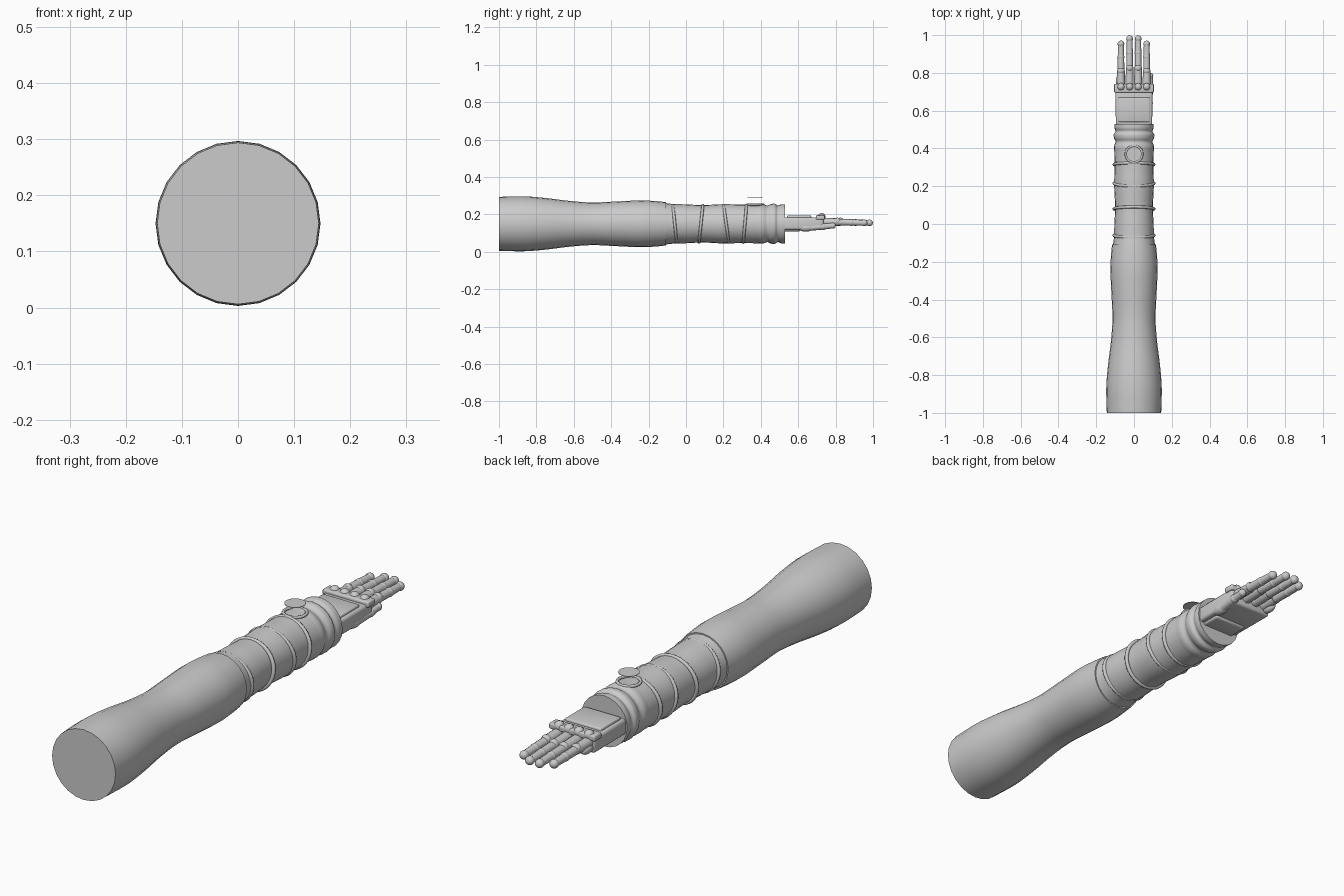
import bpy, bmesh, math
from mathutils import Vector

if "Cube" in bpy.data.objects:
    bpy.data.objects.remove(bpy.data.objects["Cube"])

CZ = 0.15  # height of the arm axis


def finish(name, bm, smooth=True, angle=35):
    bmesh.ops.recalc_face_normals(bm, faces=bm.faces)
    me = bpy.data.meshes.new(name)
    bm.to_mesh(me)
    bm.free()
    ob = bpy.data.objects.new(name, me)
    bpy.context.collection.objects.link(ob)
    if smooth:
        bpy.ops.object.select_all(action='DESELECT')
        ob.select_set(True)
        bpy.context.view_layer.objects.active = ob
        bpy.ops.object.shade_smooth_by_angle(angle=math.radians(angle))
    return ob


def smooth_profile(pts, steps=4):
    # Catmull-Rom resampling of (y, radius) points
    out = []
    for i in range(len(pts) - 1):
        a, b, c, d = (Vector(pts[max(0, min(len(pts) - 1, i + k))]) for k in (-1, 0, 1, 2))
        for s in range(steps):
            t = s / steps
            out.append(0.5 * (2 * b + (c - a) * t + (2 * a - 5 * b + 4 * c - d) * t * t
                              + (3 * b - a - 3 * c + d) * t ** 3))
    return out + [Vector(pts[-1])]


def lathe(name, profile, n=24):
    bm = bmesh.new()
    rings = []
    for y, r in profile:
        rings.append([bm.verts.new((r * math.cos(2 * math.pi * k / n), y,
                                    CZ + r * math.sin(2 * math.pi * k / n))) for k in range(n)])
    for a, b in zip(rings, rings[1:]):
        for k in range(n):
            j = (k + 1) % n
            bm.faces.new((a[k], a[j], b[j], b[k]))
    bm.faces.new(rings[0])
    bm.faces.new(rings[-1])
    return finish(name, bm)


def torus(name, loc, major, minor, rot=(0, 0, 0), scale=(1, 1, 1), n=40):
    bpy.ops.mesh.primitive_torus_add(location=loc, rotation=rot, major_radius=major,
                                     minor_radius=minor, major_segments=n, minor_segments=8)
    ob = bpy.context.object
    ob.name = name
    ob.scale = scale
    bpy.ops.object.shade_smooth()
    return ob


def box(name, x, y, z, bevel, taper=1.0):
    bm = bmesh.new()
    bmesh.ops.create_cube(bm, size=1)
    for v in bm.verts:
        k = taper if v.co.y < 0 else 1
        v.co = (sum(x) / 2 + v.co.x * (x[1] - x[0]) * k,
                sum(y) / 2 + v.co.y * (y[1] - y[0]),
                sum(z) / 2 + v.co.z * (z[1] - z[0]))
    bmesh.ops.bevel(bm, geom=bm.edges[:], offset=bevel, segments=3, profile=0.5, affect='EDGES')
    return finish(name, bm)


def ball(name, loc, r, scale=(1, 1, 1)):
    bpy.ops.mesh.primitive_uv_sphere_add(segments=16, ring_count=10, radius=r, location=loc)
    ob = bpy.context.object
    ob.name = name
    ob.scale = scale
    bpy.ops.object.shade_smooth()
    return ob


def rod(name, a, b, r1, r2):
    a, b = Vector(a), Vector(b)
    bm = bmesh.new()
    bmesh.ops.create_cone(bm, cap_ends=True, segments=16, radius1=r1, radius2=r2,
                          depth=(b - a).length)
    ob = finish(name, bm)
    ob.location = (a + b) / 2
    ob.rotation_mode = 'QUATERNION'
    ob.rotation_quaternion = (b - a).to_track_quat('Z', 'Y')
    return ob


# Upper arm
lathe("upper_arm", smooth_profile([(-1, 0.144), (-0.87, 0.147), (-0.75, 0.138), (-0.62, 0.122),
                                   (-0.5, 0.114), (-0.38, 0.119), (-0.25, 0.125),
                                   (-0.17, 0.122), (-0.108, 0.116)]))

# Forearm and ribbed cuff
lathe("forearm", smooth_profile([(-0.115, 0.112), (-0.07, 0.106), (0.0, 0.104), (0.09, 0.100),
                                 (0.2, 0.105), (0.3, 0.103), (0.4, 0.105)]))
lathe("cuff", smooth_profile([(0.38, 0.104), (0.41, 0.106), (0.435, 0.098), (0.455, 0.106),
                              (0.475, 0.107), (0.49, 0.098), (0.508, 0.104), (0.53, 0.104)]))

# Tilted wrap bands
for i, (y, tilt) in enumerate([(-0.06, 6), (0.08, -6), (0.215, 8), (0.315, -5)]):
    torus(f"wrap_band_{i + 1}", (0, y, CZ), 0.106, 0.008,
          rot=(math.radians(90 + tilt), 0, 0), scale=(1, 0.94, 1))

# Round gauge: ring seated on the forearm and a thin disc above it
torus("gauge_ring", (0, 0.37, 0.252), 0.044, 0.006)
bpy.ops.mesh.primitive_cylinder_add(vertices=32, radius=0.04, depth=0.002, location=(0, 0.37, 0.29))
bpy.context.object.name = "gauge_disc"

# Palm, back plate and knuckle bar
box("palm", (-0.098, 0.098), (0.5, 0.735), (0.118, 0.184), 0.012, 0.98)
box("wrist_pad", (-0.075, 0.075), (0.5, 0.61), (0.108, 0.14), 0.01)
box("back_plate", (-0.083, 0.083), (0.54, 0.67), (0.175, 0.194), 0.006)
box("knuckle_bar", (-0.105, 0.105), (0.695, 0.742), (0.172, 0.196), 0.006)

# Fingers: three rods with ball joints and a knuckle stud each
for i, (x, tip) in enumerate([(-0.069, 0.953), (-0.023, 0.981), (0.022, 0.981), (0.067, 0.953)]):
    n = f"finger_{i + 1}"
    mid = 0.81 if i in (0, 3) else 0.825
    far = mid + (tip - mid) * 0.52
    p = [(x, 0.72, 0.160), (x, mid, 0.159), (x, far, 0.157), (x, tip, 0.155)]
    ball(n + "_knuckle", (x, 0.726, 0.188), 0.020)
    rod(n + "_base", p[0], p[1], 0.022, 0.020)
    rod(n + "_middle", p[1], p[2], 0.018, 0.017)
    rod(n + "_end", p[2], p[3], 0.017, 0.015)
    ball(n + "_joint", (x, mid, 0.163), 0.020)
    ball(n + "_far_joint", p[2], 0.0185)
    ball(n + "_tip", p[3], 0.018)

# Thumb along the +x underside and the small pad on the opposite edge
ball("thumb_base", (0.078, 0.64, 0.130), 0.024, (0.9, 1.8, 0.9))
rod("thumb_lower", (0.08, 0.65, 0.130), (0.085, 0.735, 0.135), 0.018, 0.016)
ball("thumb_joint", (0.085, 0.735, 0.135), 0.018)
rod("thumb_upper", (0.085, 0.735, 0.135), (0.086, 0.785, 0.140), 0.016, 0.014)
ball("thumb_tip", (0.086, 0.785, 0.140), 0.016)
ball("palm_edge_pad", (-0.08, 0.755, 0.142), 0.018, (0.9, 2.0, 1))
